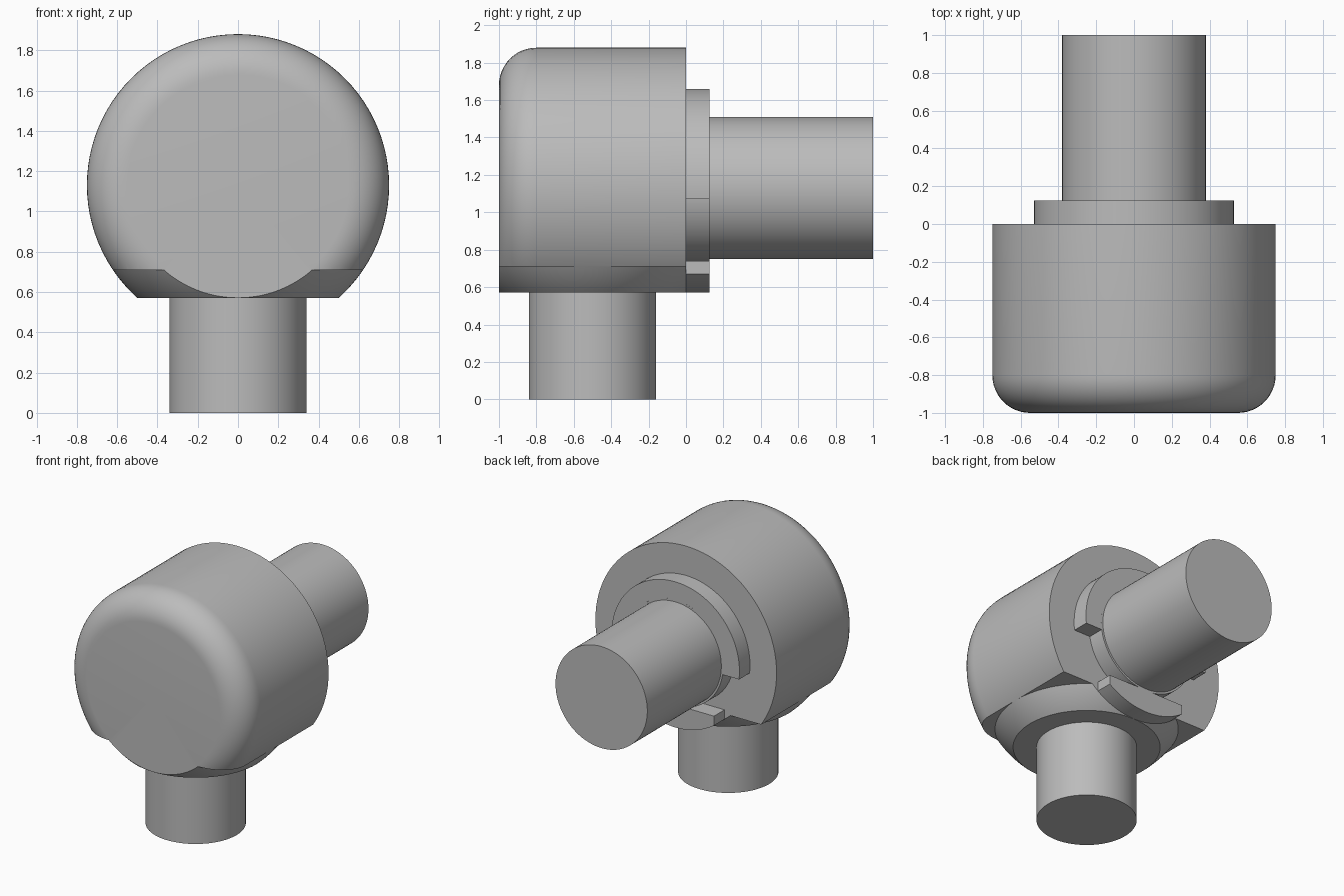
import bpy
import bmesh
from math import pi, sin, cos, asin, sqrt
from mathutils import Vector

cube = bpy.data.objects.get("Cube")
if cube:
    bpy.data.objects.remove(cube, do_unlink=True)

AXIS_Z = 1.13      # height of the horizontal axis
STEM_Y = -0.5      # depth of the vertical axis
BODY_R = 0.75
CUT_Z = 0.71       # underside of the body
BASE_Z = 0.57      # underside of the rounded base
COLLAR_T = 0.125   # thickness of the rear collar
SHAFT_R = 0.38
HUB_R = 0.395

grey = bpy.data.materials.new("plain grey")
grey.use_nodes = True
colour = (0.5, 0.5, 0.5, 1)
grey.diffuse_color = colour
grey.node_tree.nodes["Principled BSDF"].inputs["Base Color"].default_value = colour


def finish(name, bm):
    bmesh.ops.remove_doubles(bm, verts=bm.verts, dist=1e-5)
    bmesh.ops.recalc_face_normals(bm, faces=bm.faces)
    mesh = bpy.data.meshes.new(name)
    bm.to_mesh(mesh)
    bm.free()
    mesh.materials.append(grey)
    obj = bpy.data.objects.new(name, mesh)
    bpy.context.collection.objects.link(obj)
    bpy.ops.object.select_all(action='DESELECT')
    obj.select_set(True)
    bpy.context.view_layer.objects.active = obj
    bpy.ops.object.shade_smooth_by_angle(angle=pi / 6)
    return obj


def lathe(name, profile, centre, axis, cuts=()):
    """Spin (radius, distance) points about an axis, then trim by planes."""
    bm = bmesh.new()
    axis, centre = Vector(axis), Vector(centre)
    side = Vector((1, 0, 0))
    verts = [bm.verts.new(centre + side * r + axis * t) for r, t in profile]
    edges = [bm.edges.new(pair) for pair in zip(verts, verts[1:])]
    bmesh.ops.spin(bm, geom=verts + edges, cent=centre, axis=axis,
                   angle=2 * pi, steps=96, use_merge=False)
    bmesh.ops.remove_doubles(bm, verts=bm.verts, dist=1e-5)
    for point, normal in cuts:
        geom = bm.verts[:] + bm.edges[:] + bm.faces[:]
        cut = bmesh.ops.bisect_plane(bm, geom=geom, plane_co=point,
                                     plane_no=normal, clear_outer=True)
        rim = [e for e in cut["geom_cut"]
               if isinstance(e, bmesh.types.BMEdge) and e.is_boundary]
        if rim:
            bmesh.ops.edgeloop_fill(bm, edges=rim)
    return finish(name, bm)


def rod(name, radius, start, end, centre, axis):
    return lathe(name, [(0, start), (radius, start), (radius, end), (0, end)],
                 centre, axis)


def arc(radius, start, end, steps):
    """Points on an arc around the horizontal axis, as (x, z)."""
    angles = [start + (end - start) * i / steps for i in range(steps + 1)]
    return [(radius * cos(a), AXIS_Z + radius * sin(a)) for a in angles]


def plate(name, outline):
    """Extrude an (x, z) outline back from the rear face."""
    bm = bmesh.new()
    face = bm.faces.new([bm.verts.new((x, 0, z)) for x, z in outline])
    ext = bmesh.ops.extrude_face_region(bm, geom=[face], use_keep_orig=True)
    moved = [v for v in ext["geom"] if isinstance(v, bmesh.types.BMVert)]
    bmesh.ops.translate(bm, verts=moved, vec=(0, COLLAR_T, 0))
    return finish(name, bm)


Y, Z = (0, 1, 0), (0, 0, 1)
rear_axis = (0, 0, AXIS_Z)

# Drum body with a rounded front rim and a flat underside
fillet = 0.2
rim = [(BODY_R - fillet + fillet * sin(a), -1 + fillet - fillet * cos(a))
       for a in [i * pi / 24 for i in range(13)]]
lathe("body", [(0, -1)] + rim + [(BODY_R, 0), (0, 0)], rear_axis, Y,
      [((0, 0, CUT_Z), (0, 0, -1))])

# Spherical base below the body, trimmed flush at front and rear
levels = [BASE_Z + (CUT_Z - BASE_Z) * i / 10 for i in range(11)]
bowl = [(sqrt(BODY_R ** 2 - (AXIS_Z - z) ** 2), z) for z in levels]
lathe("rounded_base", [(0, BASE_Z)] + bowl + [(0, CUT_Z)], (0, STEM_Y, 0), Z,
      [((0, -1, 0), (0, -1, 0)), ((0, 0, 0), (0, 1, 0))])

# Vertical stem and rear shaft
rod("stem", 0.34, 0, BASE_Z, (0, STEM_Y, 0), Z)
rod("shaft_hub", HUB_R, 0, COLLAR_T, rear_axis, Y)
rod("rear_shaft", SHAFT_R, COLLAR_T, 1, rear_axis, Y)

# Upper collar: a little over half a ring, with level ends
collar_r, drop = 0.53, 0.06
outer, inner = asin(drop / collar_r), asin(drop / HUB_R)
plate("upper_collar", arc(collar_r, -outer, pi + outer, 56)
      + arc(HUB_R, pi + inner, -inner, 56))

# Lower key: level top, short upright ends and a curved underside
key_r, key_top, key_side = 0.56, 0.74, 0.67
spread = asin((AXIS_Z - key_side) / key_r)
under = arc(key_r, -pi + spread, -spread, 24)
half = under[-1][0]
plate("lower_key", under + [(half, key_top), (-half, key_top)])
